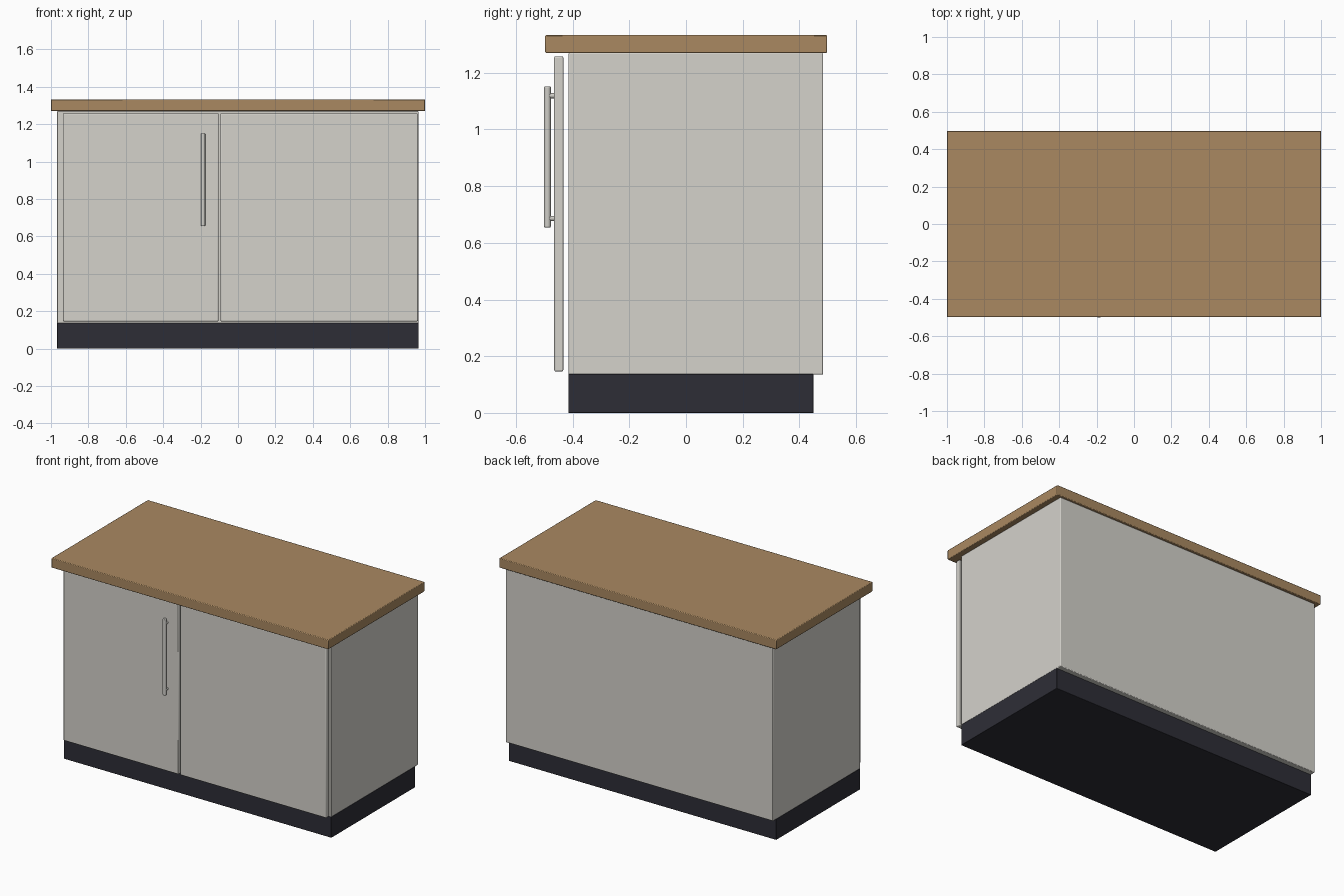
import bpy
import math

if "Cube" in bpy.data.objects:
    bpy.data.objects.remove(bpy.data.objects["Cube"])


def material(name, rgb):
    m = bpy.data.materials.new(name)
    m.diffuse_color = (*rgb, 1.0)
    m.use_nodes = True
    m.node_tree.nodes["Principled BSDF"].inputs["Base Color"].default_value = m.diffuse_color
    return m


WOOD = material("oak_brown", (0.40, 0.25, 0.12))
GREY = material("warm_light_grey", (0.66, 0.645, 0.60))
METAL = material("handle_grey", (0.62, 0.61, 0.57))
DARK = material("dark_plinth", (0.027, 0.027, 0.037))


def finish(ob, name, mat, bevel):
    ob.name = name
    ob.data.materials.append(mat)
    if bevel:
        mod = ob.modifiers.new("soft_edges", "BEVEL")
        mod.width = bevel
        mod.segments = 2
        mod.limit_method = "ANGLE"
    bpy.ops.object.shade_smooth_by_angle(angle=math.radians(35))
    return ob


def box(name, mat, x, y, z, bevel=0.0):
    """Box given as (min, max) on each axis."""
    bpy.ops.mesh.primitive_cube_add(
        size=1, location=[(a + b) / 2 for a, b in (x, y, z)])
    ob = bpy.context.object
    ob.scale = [b - a for a, b in (x, y, z)]
    bpy.ops.object.transform_apply(location=False, rotation=False, scale=True)
    return finish(ob, name, mat, bevel)


def rod(name, mat, centre, radius, length, rot=(0, 0, 0), bevel=0.0):
    bpy.ops.mesh.primitive_cylinder_add(
        vertices=24, radius=radius, depth=length, location=centre, rotation=rot)
    return finish(bpy.context.object, name, mat, bevel)


# Recessed base, cabinet body and overhanging worktop
box("plinth", DARK, (-0.967, 0.965), (-0.415, 0.45), (0.0, 0.137), 0.002)
box("cabinet_body", GREY, (-0.967, 0.965), (-0.415, 0.484), (0.135, 1.27), 0.004)
box("worktop", WOOD, (-1.0, 1.0), (-0.497, 0.498), (1.27, 1.333), 0.004)

# Narrow door and wide front panel, standing just off the body
for name, x in (("left_door", (-0.936, -0.104)), ("right_panel", (-0.094, 0.962))):
    box(name, GREY, x, (-0.465, -0.433), (0.146, 1.258), 0.005)

# Bar handle on two short posts
HX = -0.187
rod("handle_bar", METAL, (HX, -0.489, 0.903), 0.012, 0.497, bevel=0.003)
for i, z in enumerate((0.686, 1.119)):
    rod(f"handle_post_{i + 1}", METAL, (HX, -0.474, z), 0.009, 0.024,
        (math.pi / 2, 0, 0))
